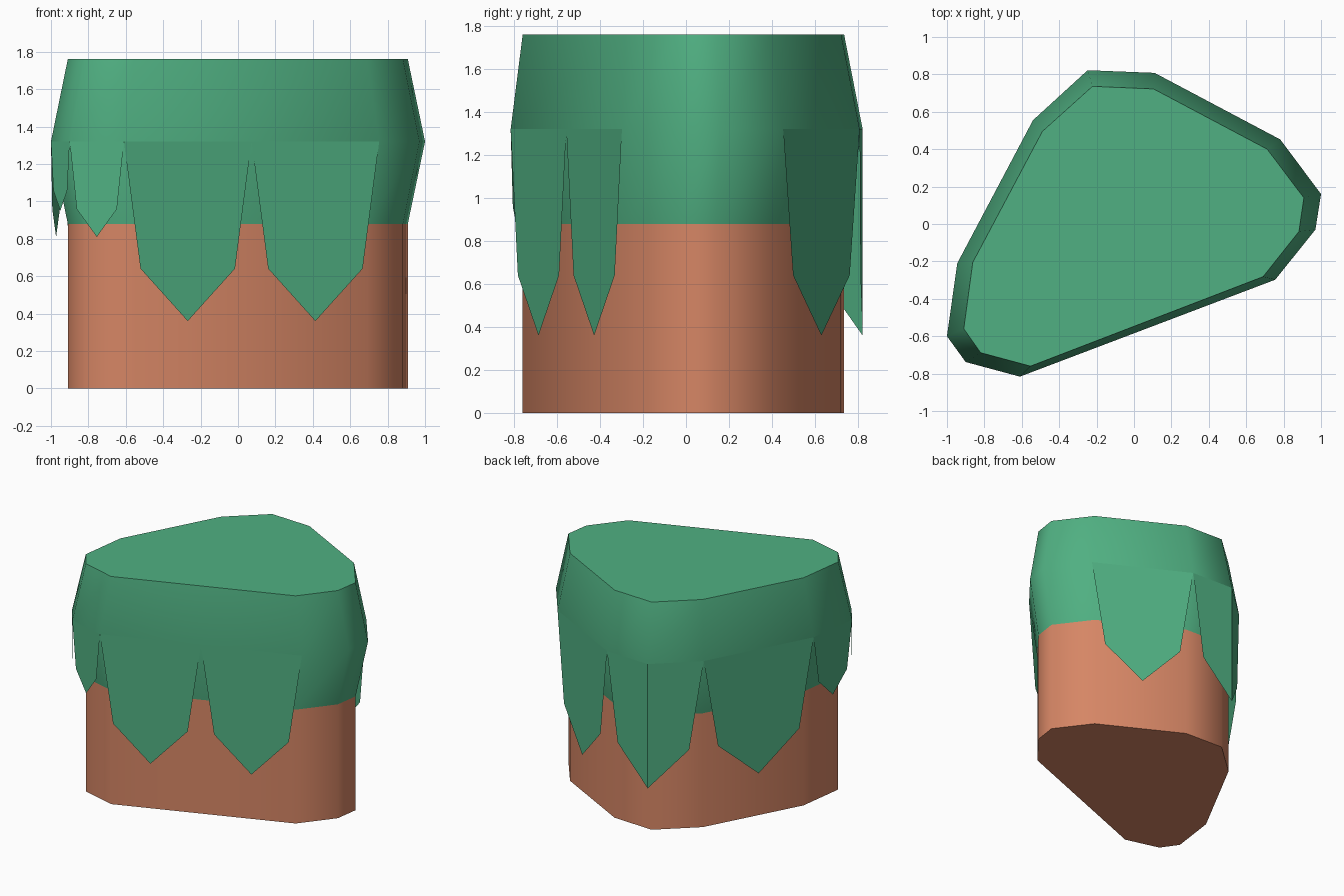
import bpy, math
from mathutils import Vector

if "Cube" in bpy.data.objects:
    bpy.data.objects.remove(bpy.data.objects["Cube"])

# Outline at the widest ring, counter-clockwise from the front left corner
RIM = [(-0.61, -0.816), (0.755, -0.298), (0.97, -0.03), (1.0, 0.16), (0.782, 0.452),
       (0.11, 0.808), (-0.248, 0.822), (-0.54, 0.555), (-0.945, -0.21),
       (-1.0, -0.60), (-0.90, -0.738)]
# Slimmer outline of the trunk and of the top
CORE = [(-0.553, -0.76), (0.69, -0.282), (0.882, -0.04), (0.908, 0.14), (0.712, 0.40),
        (0.105, 0.722), (-0.222, 0.736), (-0.49, 0.495), (-0.862, -0.205),
        (-0.91, -0.56), (-0.82, -0.688)]
Z_SOIL, Z_RIM, Z_TOP = 0.88, 1.32, 1.76
N = len(RIM)


def material(name, color):
    m = bpy.data.materials.new(name)
    m.diffuse_color = (*color, 1)
    m.use_nodes = True
    m.node_tree.nodes["Principled BSDF"].inputs["Base Color"].default_value = m.diffuse_color
    return m


def add_object(name, verts, faces, mat, smooth=True):
    me = bpy.data.meshes.new(name)
    me.from_pydata(verts, [], faces)
    me.materials.append(mat)
    ob = bpy.data.objects.new(name, me)
    bpy.context.collection.objects.link(ob)
    if smooth:
        bpy.ops.object.select_all(action='DESELECT')
        ob.select_set(True)
        bpy.context.view_layer.objects.active = ob
        bpy.ops.object.shade_smooth_by_angle(angle=math.radians(60))
    return ob


def loft(name, rings, mat, cap_bottom=False, cap_top=False):
    verts = [(x, y, z) for outline, z in rings for x, y in outline]
    faces = []
    for r in range(len(rings) - 1):
        for i in range(N):
            j = (i + 1) % N
            faces.append((r * N + i, r * N + j, (r + 1) * N + j, (r + 1) * N + i))
    if cap_bottom:
        faces.append(tuple(reversed(range(N))))
    if cap_top:
        k = (len(rings) - 1) * N
        faces.append(tuple(range(k, k + N)))
    return add_object(name, verts, faces, mat)


def drip(name, start, mid, end, depth, mat):
    """Pointed sheet hanging from the rim; it folds along its middle line."""
    a, m, b = Vector(start), Vector(mid), Vector(end)
    shoulder = Z_RIM - depth * 0.708
    pts = [(a, Z_RIM), (a.lerp(m, 0.26), shoulder), (m, Z_RIM - depth),
           (b.lerp(m, 0.26), shoulder), (b, Z_RIM), (m, Z_RIM)]
    verts = [(p.x, p.y, z) for p, z in pts]
    add_object(name, verts, [(0, 1, 2, 5), (5, 2, 3, 4)], mat, smooth=False)


def middle(p, q):
    return ((p[0] + q[0]) / 2, (p[1] + q[1]) / 2)


green = material("grass green", (0.080, 0.434, 0.223))
brown = material("earth brown", (0.672, 0.238, 0.130))

# Earth block and grass cap
loft("earth_block", [(CORE, 0), (CORE, Z_SOIL)], brown, cap_bottom=True)
loft("grass_cap", [(CORE, Z_SOIL), (RIM, Z_RIM), (CORE, Z_TOP)], green, cap_top=True)

# Two drips on the long front side
half = middle(RIM[0], RIM[1])
drip("front_drip_left", RIM[0], middle(RIM[0], half), half, 0.96, green)
drip("front_drip_right", half, middle(half, RIM[1]), RIM[1], 0.96, green)

# Drip folded around the back corner
drip("back_corner_drip", RIM[5], RIM[6], RIM[7], 0.96, green)

# One drip on each remaining side that has them: rim edge index, depth
for edge, depth in [(4, 0.96), (7, 0.96), (8, 0.51), (9, 0.37), (10, 0.51)]:
    p, q = RIM[edge], RIM[(edge + 1) % N]
    drip(f"side_drip_{edge}", p, middle(p, q), q, depth, green)
